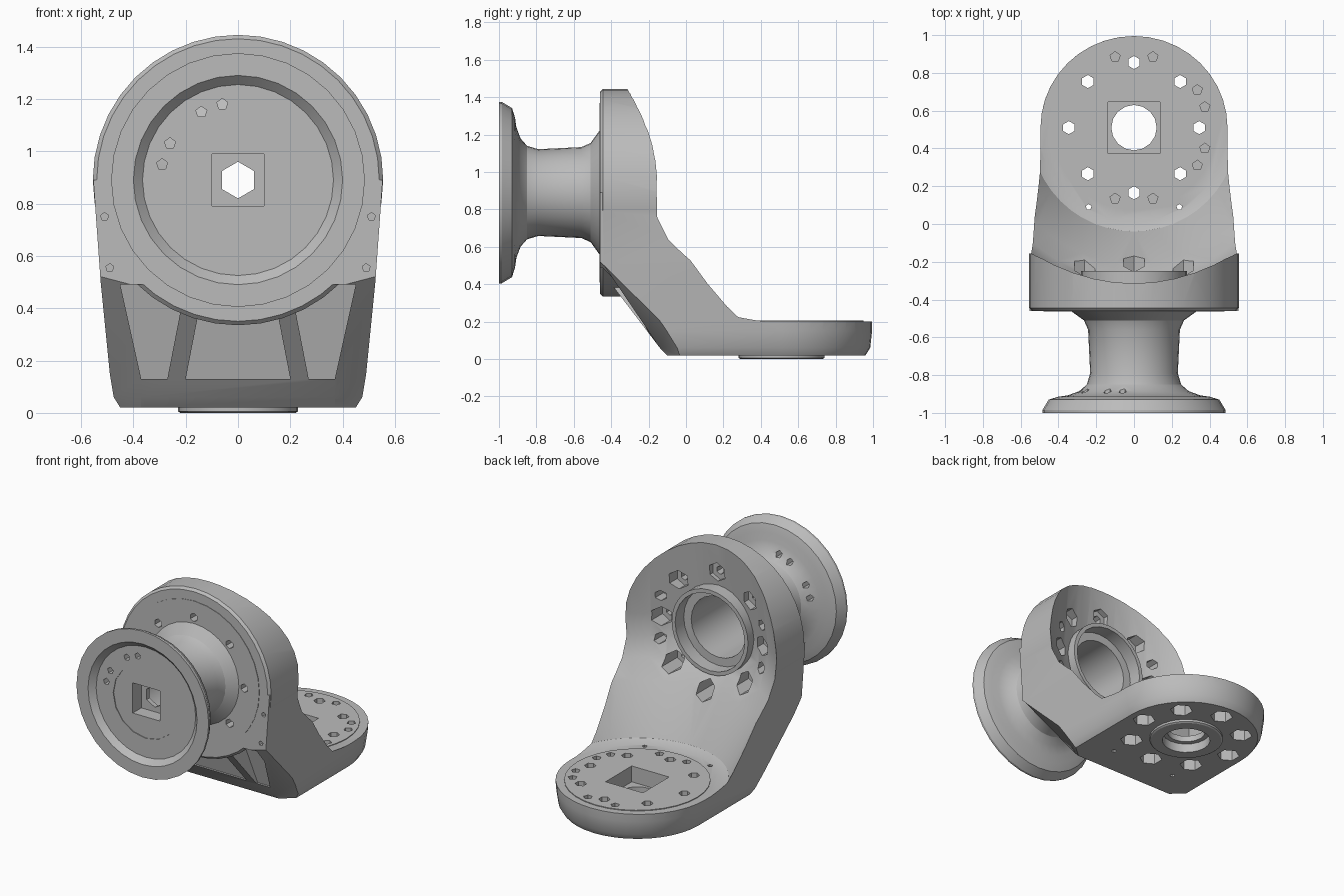
import bpy, bmesh
from math import sin, cos, pi, radians
from mathutils import Matrix, Vector

if "Cube" in bpy.data.objects:
    bpy.data.objects.remove(bpy.data.objects["Cube"], do_unlink=True)

metal = bpy.data.materials.new("grey_metal")
metal.use_nodes = True
metal.diffuse_color = (0.5, 0.5, 0.5, 1)
metal.node_tree.nodes["Principled BSDF"].inputs["Base Color"].default_value = (0.5, 0.5, 0.5, 1)

HUB_Z, PLATE_Y = 0.89, 0.51


def finish(name, bm):
    bmesh.ops.remove_doubles(bm, verts=bm.verts, dist=1e-5)
    bmesh.ops.recalc_face_normals(bm, faces=bm.faces)
    mesh = bpy.data.meshes.new(name)
    bm.to_mesh(mesh)
    bm.free()
    mesh.materials.append(metal)
    ob = bpy.data.objects.new(name, mesh)
    bpy.context.collection.objects.link(ob)
    return ob


def place(axis, a, b, h):
    """Point at offset (a, b) across the hub (y) or plate (z) axis, h along it."""
    return Vector((a, h, HUB_Z + b)) if axis == "y" else Vector((a, PLATE_Y + b, h))


def loft(name, rings):
    bm = bmesh.new()
    loops = [[bm.verts.new(p) for p in ring] for ring in rings]
    n = len(loops[0])
    for lo, hi in zip(loops, loops[1:]):
        for i in range(n):
            bm.faces.new((lo[i], lo[(i + 1) % n], hi[(i + 1) % n], hi[i]))
    bm.faces.new(loops[0])
    bm.faces.new(loops[-1])
    return finish(name, bm)


def revolve(name, profile, axis, n=32):
    """Solid of revolution from (radius, height) pairs, capped at both ends."""
    return loft(name, [[place(axis, r * cos(2 * pi * i / n), r * sin(2 * pi * i / n), h)
                        for i in range(n)] for r, h in profile])


def pins(name, spots, radius, h0, h1, axis, n=6):
    """Several straight pins in one mesh, used as drills."""
    bm = bmesh.new()
    turn = Matrix.Rotation(radians(90), 4, "X") if axis == "y" else Matrix()
    for a, b in spots:
        where = Matrix.Translation(place(axis, a, b, (h0 + h1) / 2))
        bmesh.ops.create_cone(bm, cap_ends=True, segments=n, radius1=radius, radius2=radius,
                              depth=abs(h1 - h0), matrix=where @ turn)
    return finish(name, bm)


def combine(ob, tool, operation):
    mod = ob.modifiers.new("cut", "BOOLEAN")
    mod.operation, mod.object, mod.solver = operation, tool, "EXACT"
    graph = bpy.context.evaluated_depsgraph_get()
    mesh = bpy.data.meshes.new_from_object(ob.evaluated_get(graph))
    ob.modifiers.clear()
    ob.data = mesh
    bpy.data.objects.remove(tool, do_unlink=True)


def circle(radius, count=8):
    return [(radius * cos(2 * pi * i / count), radius * sin(2 * pi * i / count)) for i in range(count)]


def four_ways(spots):
    return [(sx * a, sy * b) for sx in (-1, 1) for sy in (-1, 1) for a, b in spots]


def square_cutter(half, h0, h1, axis):
    corners = [(-half, -half), (half, -half), (half, half), (-half, half)]
    return loft("square_cutter", [[place(axis, a, b, h) for a, b in corners] for h in (h0, h1)])


# Arm and base plate: rounded outline that widens upward
def outline(r, z):
    arc = [Vector((r * cos(pi * i / 20), PLATE_Y + min(r, 0.485) * sin(pi * i / 20), z)) for i in range(21)]
    return arc + [Vector((-r, -0.6, z)), Vector((r, -0.6, z))]


body = loft("bracket_body", [outline(0.45, 0.02), outline(0.475, 0.06), outline(0.49, 0.15),
                             outline(0.525, 0.5), outline(0.553, HUB_Z)])

# Sloped underside, with the front corners chamfered away toward the bottom
back = [(1.1, 0.0), (1.1, 1.0), (-0.46, 1.0)]
middle = [(-0.46, 0.48), (-0.14, 0.06), (-0.08, 0.0)] + back
edge = [(-0.46, 0.53), (0.02, 0.07), (0.08, 0.0)] + back
combine(body, loft("arm_profile", [[Vector((x, y, z)) for y, z in side] for x, side in
                                   ((-0.56, edge), (-0.37, middle), (0.37, middle), (0.56, edge))]),
        "INTERSECT")


# Weight-saving pockets with splayed ribs between them
def pocket(low, high):
    rings = [[Vector((x0, -0.7, z)), Vector((x1, -0.7, z)), Vector((x1, y, z)), Vector((x0, y, z))]
             for (x0, x1), y, z in ((low, -0.18, 0.13), (high, -0.27, 0.49))]
    combine(body, loft("pocket", rings), "DIFFERENCE")


pocket((-0.2, 0.2), (-0.13, 0.13))
for s in (-1, 1):
    pocket((s * 0.27, s * 0.37), (s * 0.2, s * 0.45))

# Upright hub disc
combine(body, revolve("hub_disc", [(0.54, -0.46), (0.555, -0.445), (0.555, -0.05)], "y", 40), "UNION")

# Swept clearance around the base plate axis hollows the back of the arm
combine(body, revolve("clearance", [(0.5, 0.2), (0.55, 0.225), (0.72, 0.53), (0.81, 0.64),
                                    (0.86, 0.76), (0.87, 0.9), (0.825, 1.44), (0.82, 1.6)],
                      "z", 48), "DIFFERENCE")

# Raised faces on the plate and hub, and the bearing boss behind the hub
combine(body, revolve("plate_face", [(0.44, 0.15), (0.44, 0.205)], "z"), "UNION")
combine(body, revolve("bottom_pad", [(0.22, 0.0), (0.23, 0.006), (0.23, 0.05)], "z"), "UNION")
combine(body, revolve("hub_face", [(0.48, -0.463), (0.48, -0.42)], "y"), "UNION")
combine(body, revolve("bearing_boss", [(0.28, -0.4), (0.28, -0.25)], "y"), "UNION")

# Spool with a flared neck and end flange
combine(body, revolve("spool", [(0.365, -0.965), (0.40, -1.0), (0.485, -1.0), (0.485, -0.985),
                                (0.452, -0.93), (0.40, -0.914), (0.35, -0.907), (0.29, -0.885),
                                (0.25, -0.85), (0.232, -0.79), (0.243, -0.56), (0.265, -0.51),
                                (0.30, -0.485), (0.335, -0.46), (0.335, -0.42)], "y"), "UNION")

# Spool openings: rear bore, counterbore, socket and through hole
centre = [(0, 0)]
combine(body, pins("bore", centre, 0.2, -0.84, 0.1, "y", 24), "DIFFERENCE")
combine(body, pins("counterbore", centre, 0.255, -0.34, 0.1, "y", 24), "DIFFERENCE")
combine(body, pins("spool_recess", centre, 0.24, -1.1, -0.96, "y", 16), "DIFFERENCE")
combine(body, square_cutter(0.1, -1.1, -0.87, "y"), "DIFFERENCE")
combine(body, pins("spool_through", centre, 0.07, -1.1, -0.7, "y"), "DIFFERENCE")
combine(body, pins("flange_holes", [(-0.06, 0.29), (-0.14, 0.26), (-0.26, 0.14), (-0.29, 0.06)],
                   0.022, -1.1, -0.87, "y", 5), "DIFFERENCE")

# Hub bolt holes with wide pockets at the back, blind pins between, small pin holes at the sides
combine(body, pins("hub_holes", circle(0.37), 0.028, -0.6, 0.1, "y"), "DIFFERENCE")
combine(body, pins("hub_pockets", circle(0.37), 0.063, -0.36, 0.1, "y"), "DIFFERENCE")
combine(body, pins("hub_blind_holes", four_ways([(0.37, 0.14)]), 0.035, -0.34, 0.1, "y"), "DIFFERENCE")
combine(body, pins("hub_pins", [(s * x, z) for s in (-1, 1) for x, z in ((0.51, -0.14), (0.49, -0.335))],
                   0.016, -0.6, -0.36, "y", 5), "DIFFERENCE")

# Plate openings: square socket, round bore, bolt ring and blind pin holes
combine(body, square_cutter(0.137, 0.1, 0.4, "z"), "DIFFERENCE")
combine(body, pins("plate_through", centre, 0.12, -0.1, 0.4, "z", 16), "DIFFERENCE")
combine(body, pins("pad_bore", centre, 0.15, -0.1, 0.06, "z", 20), "DIFFERENCE")
combine(body, pins("plate_holes", circle(0.345), 0.035, -0.1, 0.4, "z"), "DIFFERENCE")
combine(body, pins("plate_pockets", circle(0.345), 0.07, -0.1, 0.1, "z"), "DIFFERENCE")
combine(body, pins("plate_pins", four_ways([(0.1, 0.375)]) +
                   [(0.375, 0.11), (0.375, -0.11), (0.335, 0.2), (0.335, -0.2)],
                   0.028, 0.13, 0.4, "z", 5), "DIFFERENCE")
combine(body, pins("plate_small_pins", [(-0.24, -0.42), (0.24, -0.42)], 0.016, -0.1, 0.4, "z", 5),
        "DIFFERENCE")

bpy.ops.object.select_all(action="DESELECT")
body.select_set(True)
bpy.context.view_layer.objects.active = body
bpy.ops.object.shade_smooth_by_angle(angle=radians(30))
